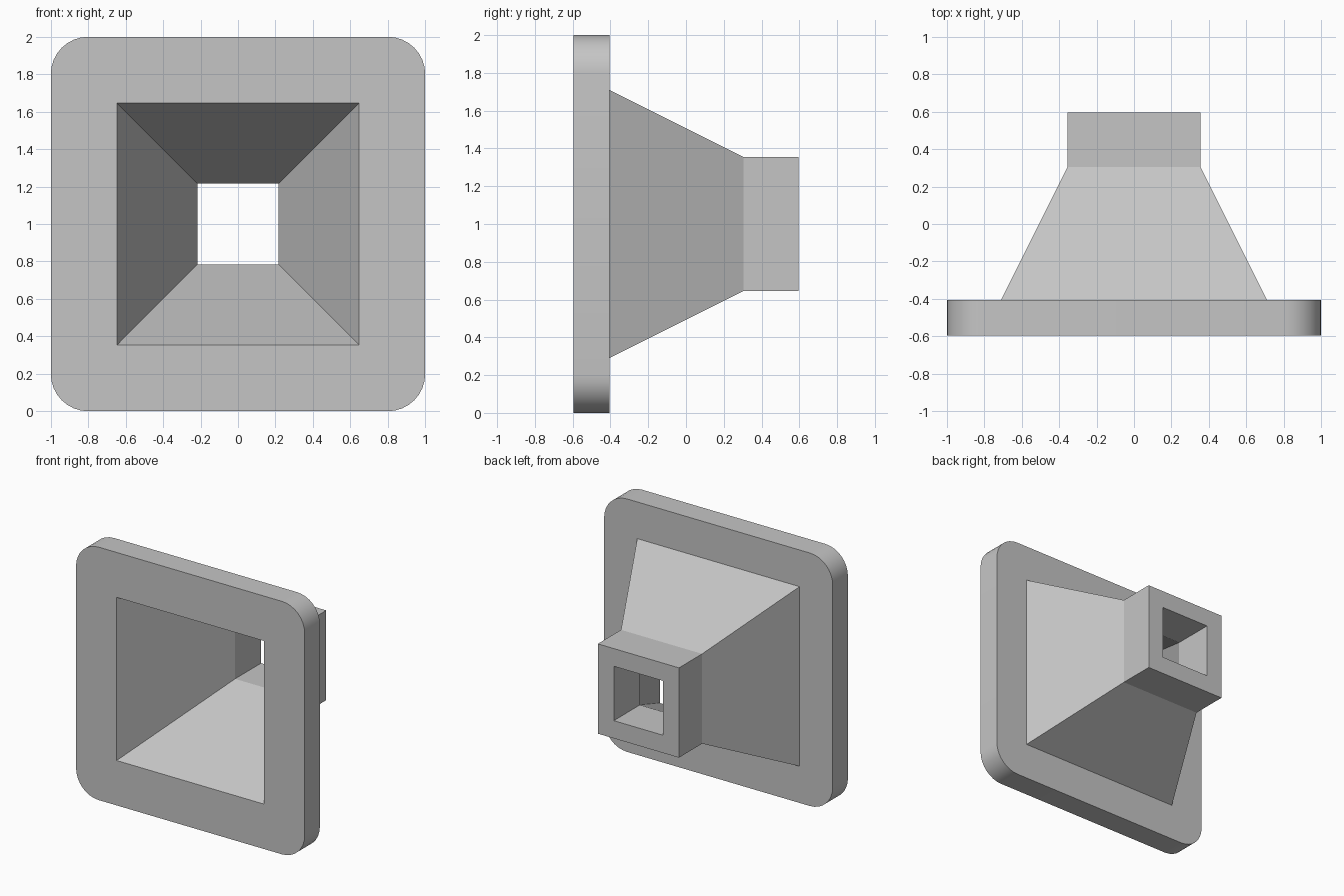
import bpy
import bmesh
from math import cos, sin, pi, radians

if "Cube" in bpy.data.objects:
    bpy.data.objects.remove(bpy.data.objects["Cube"])

# Main dimensions (half widths are measured from the duct axis)
CENTRE_Z = 1.0
FRONT, FLANGE_BACK, NECK, BACK = -0.595, -0.405, 0.305, 0.595
INNER_NECK = 0.27
FLANGE, CORNER = 1.0, 0.2
MOUTH_OUT, MOUTH_IN = 0.71, 0.645
NECK_OUT, NECK_IN = 0.355, 0.215
STEPS = 8

grey = bpy.data.materials.new("plain grey")
colour = (0.56, 0.56, 0.56, 1)
grey.use_nodes = True
grey.diffuse_color = colour
grey.node_tree.nodes["Principled BSDF"].inputs["Base Color"].default_value = colour


def ring(bm, half, y, radius=0):
    """Square loop around the duct axis with optionally rounded corners."""
    loop = []
    for quarter, (sx, sz) in enumerate([(1, 1), (-1, 1), (-1, -1), (1, -1)]):
        for step in range(STEPS + 1):
            angle = (quarter + step / STEPS) * pi / 2
            x = sx * (half - radius) + radius * cos(angle)
            z = sz * (half - radius) + radius * sin(angle)
            loop.append(bm.verts.new((x, y, CENTRE_Z + z)))
    return loop


def shell(name, *strips):
    """Skin each strip of square rings into walls."""
    bm = bmesh.new()
    for strip in strips:
        rings = [ring(bm, *section) for section in strip]
        for a, b in zip(rings, rings[1:]):
            for i in range(len(a)):
                j = (i + 1) % len(a)
                bm.faces.new((a[i], b[i], b[j], a[j]))
    bmesh.ops.remove_doubles(bm, verts=bm.verts, dist=0.0001)
    mesh = bpy.data.meshes.new(name)
    bm.to_mesh(mesh)
    bm.free()
    mesh.materials.append(grey)
    obj = bpy.data.objects.new(name, mesh)
    bpy.context.collection.objects.link(obj)
    bpy.ops.object.select_all(action="DESELECT")
    obj.select_set(True)
    bpy.context.view_layer.objects.active = obj
    bpy.ops.object.shade_smooth_by_angle(angle=radians(25))
    return obj


# Rounded mounting plate with a square opening
shell("flange", [(MOUTH_IN, FRONT), (FLANGE, FRONT, CORNER),
                 (FLANGE, FLANGE_BACK, CORNER), (MOUTH_OUT, FLANGE_BACK)])

# Tapering walls, outside and inside
shell("funnel", [(MOUTH_OUT, FLANGE_BACK), (NECK_OUT, NECK)],
      [(NECK_IN, INNER_NECK), (MOUTH_IN, FRONT)])

# Straight square outlet
shell("outlet", [(NECK_OUT, NECK), (NECK_OUT, BACK),
                 (NECK_IN, BACK), (NECK_IN, INNER_NECK)])
